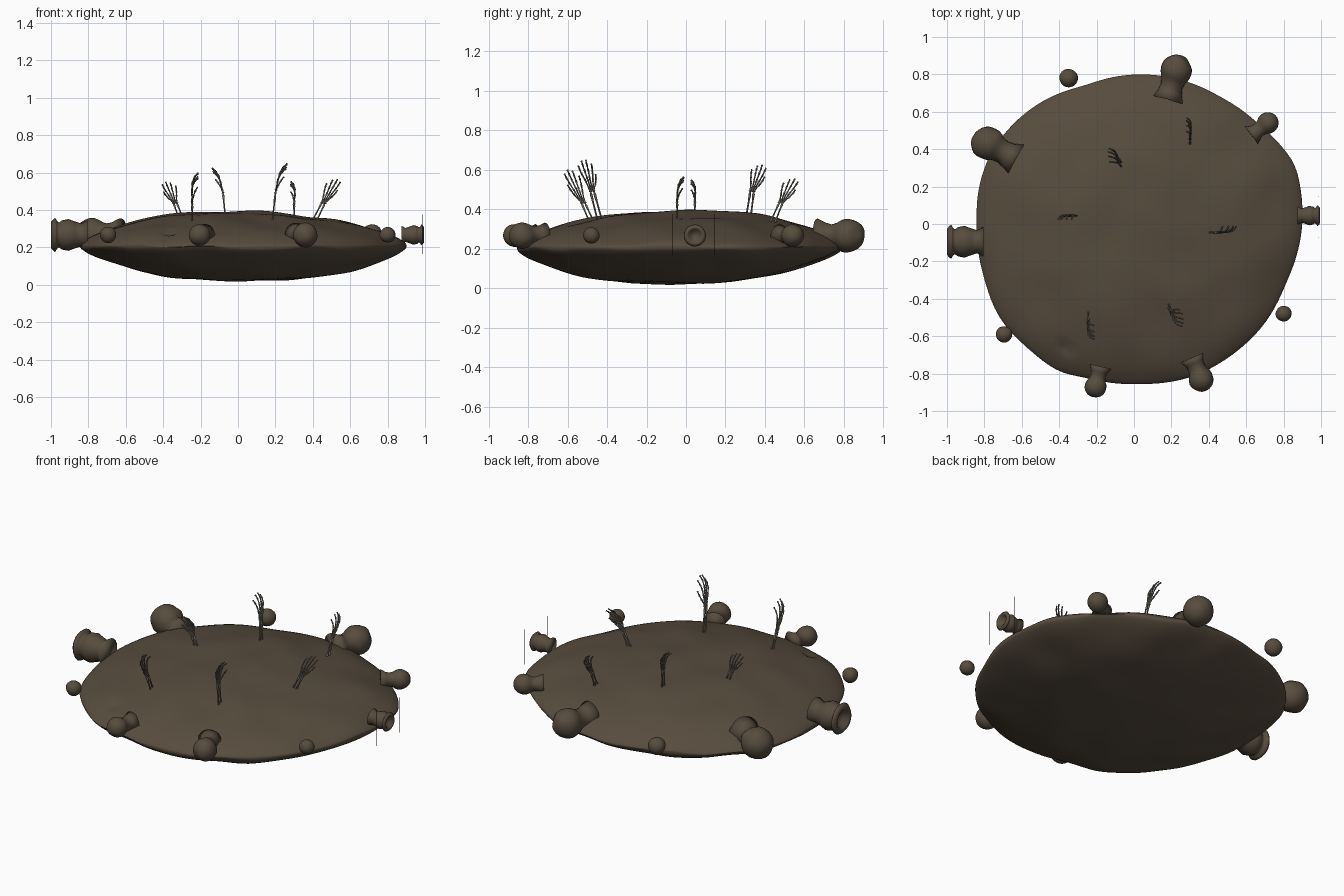
import bpy, bmesh, math
from mathutils import Vector, Matrix, noise

cube = bpy.data.objects.get("Cube")
if cube:
    bpy.data.objects.remove(cube)


def material(name, rgb):
    m = bpy.data.materials.new(name)
    m.use_nodes = True
    m.diffuse_color = (*rgb, 1)
    bsdf = m.node_tree.nodes["Principled BSDF"]
    bsdf.inputs["Base Color"].default_value = (*rgb, 1)
    bsdf.inputs["Roughness"].default_value = 0.8
    return m


FLESH = material("brown flesh", (0.095, 0.072, 0.048))
BONE = material("grey bone", (0.16, 0.145, 0.12))
DARK = material("dark wire", (0.012, 0.012, 0.012))


def finish(name, bm, mat, smooth=True):
    bmesh.ops.recalc_face_normals(bm, faces=bm.faces[:])
    mesh = bpy.data.meshes.new(name)
    bm.to_mesh(mesh)
    bm.free()
    mesh.materials.append(mat)
    for p in mesh.polygons:
        p.use_smooth = smooth
    ob = bpy.data.objects.new(name, mesh)
    bpy.context.collection.objects.link(ob)
    return ob


def skin(bm, rings, closed_ends=True):
    """Bridge equal rings of vertices; cap both ends."""
    for a, b in zip(rings, rings[1:]):
        n = len(a)
        for i in range(n):
            j = (i + 1) % n
            bm.faces.new((a[i], a[j], b[j], b[i]))
    if closed_ends:
        bm.faces.new(rings[0])
        bm.faces.new(rings[-1])


def lathe(bm, origin, axis, profile, sides):
    """Revolve (distance, radius) pairs around an axis."""
    rot = Vector(axis).to_track_quat('Z', 'Y').to_matrix()
    rings = []
    for d, r in profile:
        rings.append([bm.verts.new(Vector(origin) + rot @ Vector(
            (r * math.cos(k * math.tau / sides), r * math.sin(k * math.tau / sides), d)))
            for k in range(sides)])
    skin(bm, rings)


# --- lens-shaped body with an uneven outline ---
OUTLINE = [(.90, 0), (.86, .32), (.67, .53), (.46, .68), (.19, .785), (-.05, .795),
           (-.26, .74), (-.5, .65), (-.66, .52), (-.77, .37), (-.83, .19), (-.84, 0),
           (-.8, -.29), (-.72, -.5), (-.56, -.67), (-.4, -.79), (-.26, -.82), (.03, -.855),
           (.3, -.82), (.51, -.71), (.7, -.53), (.81, -.32), (.89, -.08)]
POLAR = sorted((math.atan2(y, x) % math.tau, math.hypot(x, y)) for x, y in OUTLINE)
POLAR.append((POLAR[0][0] + math.tau, POLAR[0][1]))


def edge_radius(a):
    a %= math.tau
    for (a0, r0), (a1, r1) in zip(POLAR, POLAR[1:]):
        if a0 <= a <= a1:
            return r0 + (r1 - r0) * (a - a0) / (a1 - a0)
    return POLAR[0][1]


def soft_radius(a):
    return sum(edge_radius(a + k * 0.05) for k in (-1, 0, 1)) / 3


SEGS, RINGS = 128, 28
PIT = Vector((-.37, -.66))
bm = bmesh.new()
rings = []
for i in range(1, 2 * RINGS):
    u = math.pi * i / (2 * RINGS)
    t = math.sin(u)
    top = math.cos(u) > 0
    lift = max(0, 1 - t ** 2.2) ** 0.72
    ring = []
    for k in range(SEGS):
        a = k * math.tau / SEGS
        r = soft_radius(a) * t
        x, y = r * math.cos(a), r * math.sin(a)
        bump = noise.noise(Vector((x * 4, y * 4, 0 if top else 5))) * 0.014
        if top:
            z = .21 + .183 * lift + .01 * y * (1 - t) - .01 * x * lift
            z -= .03 * math.exp(-((Vector((x, y)) - PIT).length / .025) ** 2)
        else:
            z = .205 - .185 * lift + .04 * lift * (y * .5 - x * .3)
        ring.append(bm.verts.new((x, y, z + bump)))
    rings.append(ring)
skin(bm, rings)
finish("body_disc", bm, FLESH)


# --- round knobs around the rim; some on necks, some free ---
def ball_profile(r, neck):
    pts = [(-1.9 * r, 1.0 * r), (-1.4 * r, .75 * r), (-1.0 * r, .68 * r)] if neck else []
    start = 9 if neck else 1
    steps = 18 if neck else 16
    first = 5 if neck else start
    for i in range(first, steps):
        a = math.pi * i / steps
        pts.append((-r * math.cos(a), r * math.sin(a)))
    return pts


KNOBS = [(-.35, .78, .05, False), (.225, .82, .085, True), (.715, .54, .057, True),
         (-.78, .43, .09, True), (.8, -.48, .042, False), (-.695, -.59, .044, False),
         (-.205, -.87, .058, True), (.36, -.83, .066, True)]
for n, (x, y, r, neck) in enumerate(KNOBS):
    bm = bmesh.new()
    lathe(bm, (x, y, .267), (x, y, 0), ball_profile(r, neck), 20)
    for v in bm.verts:
        v.co += Vector((1, 1, 1)) * noise.noise(v.co * 18) * r * 0.06
    finish(f"rim_knob_{n + 1}", bm, FLESH)

# --- two open suckers on opposite sides ---
SUCKER = [(-1.3, .95), (-.9, .72), (-.5, .85), (-.1, 1), (.3, .92), (.5, .78), (.62, .88),
          (.74, 1.08), (.86, .98), (1.0, .82), (.92, .66), (.6, .5), (.45, .1)]
for side, x, y, r in (("right", -.915, -.095, .085), ("left", .942, .045, .052)):
    bm = bmesh.new()
    lathe(bm, (x, y, .267), (x, 0, 0), [(d * r, w * r) for d, w in SUCKER], 20)
    finish(f"{side}_sucker", bm, FLESH)

# --- thin upright wires beside the left sucker ---
for n, y in enumerate((-.07, .145)):
    bm = bmesh.new()
    lathe(bm, (.985, y, .165), (0, 0, 1), [(0, .0018), (.212, .0018)], 4)
    finish(f"thin_wire_{n + 1}", bm, DARK, False)


# --- skeletal arms reaching out of the top ---
def bone(bm, a, b, r):
    length = (b - a).length
    lathe(bm, a, b - a, [(0, r * .7), (length * .1, r * 1.2), (length * .3, r * .75),
                         (length * .7, r * .75), (length * .9, r * 1.15), (length, r * .6)], 6)


def skeletal_arm(name, base, wrist, tip, fan, curl):
    bm = bmesh.new()
    base, wrist, tip = Vector(base), Vector(wrist), Vector(tip)
    reach = tip - wrist
    fan, curl = Vector(fan), Vector(curl)
    size = reach.length
    root = base - (wrist - base) * .4
    for s in (-1, 1):
        bone(bm, root + fan * s * .012, wrist + fan * s * .009, .0058)
    # wrist bones
    for s in (-1, 0, 1):
        p = wrist + fan * s * .01
        bone(bm, p, p + reach * .12, .007)
    # four fingers, each of a palm bone and three joints
    for k, scale in enumerate((.88, 1, .97, .82)):
        s = k - 1.5
        prev = wrist + reach * .1 + fan * s * .007
        for t, spread, bend in ((.42, .013, 0), (.68, .019, .02), (.87, .022, .09), (1, .023, .2)):
            p = wrist + reach * t * scale + fan * s * spread + curl * bend * size
            bone(bm, prev, p, .0047)
            prev = p
    # thumb
    prev = wrist + reach * .08 - fan * .012
    for t, spread, bend in ((.25, .028, .04), (.42, .038, .1), (.55, .041, .17)):
        p = wrist + reach * t - fan * spread + curl * bend * size
        bone(bm, prev, p, .0047)
        prev = p
    finish(name, bm, BONE)


X, Y = Vector((1, 0, 0)), Vector((0, 1, 0))
ARMS = [((-.31, .045, .37), (-.335, .045, .435), (-.375, .05, .55), X, -Y),
        ((-.245, -.48, .34), (-.245, -.52, .43), (-.25, -.59, .60), Y, X),
        ((-.07, .32, .385), (-.08, .335, .49), (-.11, .375, .625), -Y, -X),
        ((.185, -.44, .355), (.2, -.475, .49), (.23, -.52, .65), -Y, X),
        ((.3, .45, .36), (.3, .48, .43), (.31, .54, .555), -Y, -X),
        ((.42, -.045, .365), (.455, -.045, .435), (.52, -.04, .565), -X, Y)]
for n, arm in enumerate(ARMS):
    skeletal_arm(f"skeletal_arm_{n + 1}", *arm)
